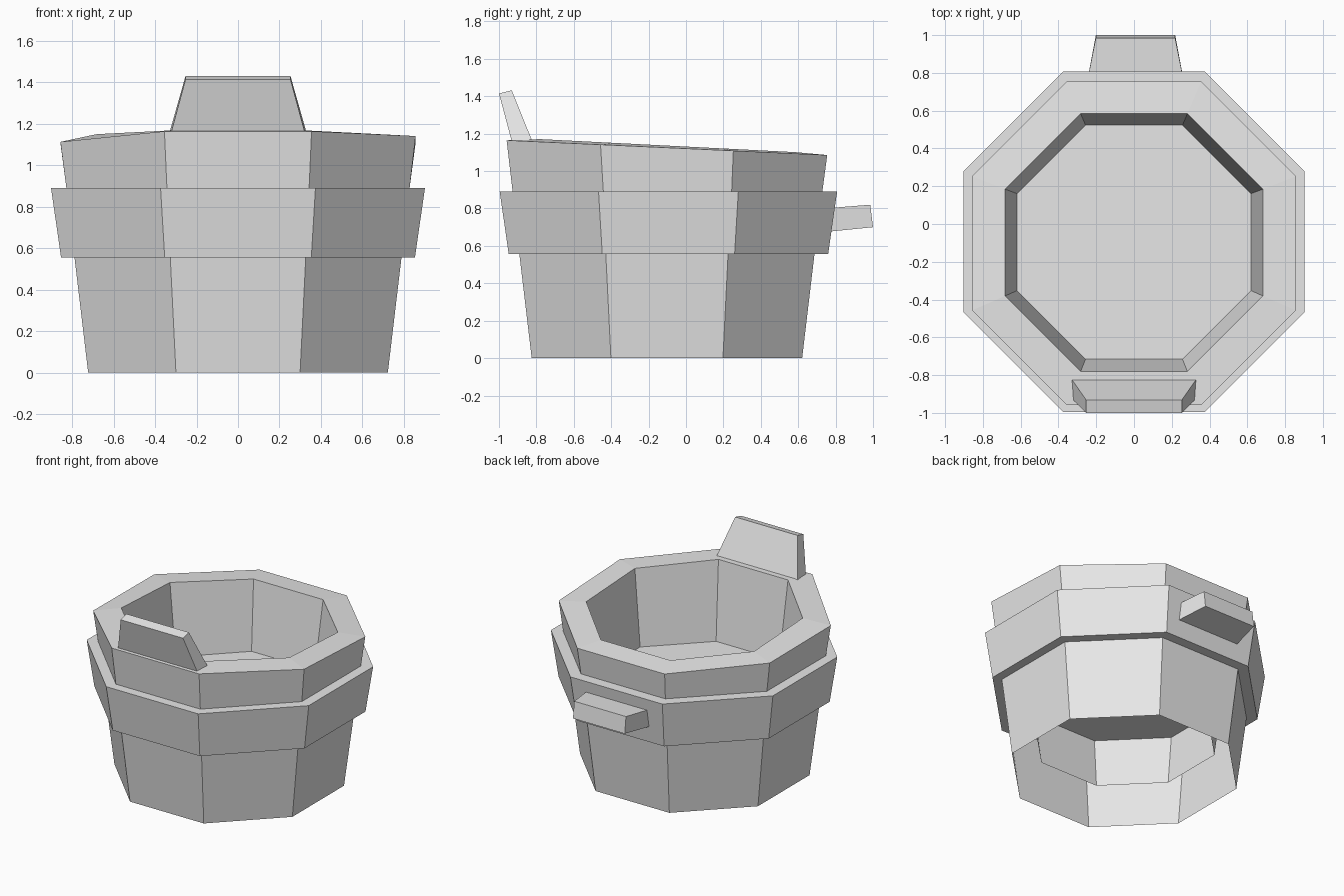
import bpy
import bmesh
from math import cos, sin, pi

cube = bpy.data.objects.get("Cube")
if cube:
    bpy.data.objects.remove(cube, do_unlink=True)

SIDES = 8

grey = bpy.data.materials.new("plain grey")
grey.use_nodes = True
GREY = (0.8, 0.8, 0.8, 1)
grey.diffuse_color = GREY
grey.node_tree.nodes["Principled BSDF"].inputs["Base Color"].default_value = GREY


def finish(name, bm):
    bmesh.ops.recalc_face_normals(bm, faces=bm.faces)
    mesh = bpy.data.meshes.new(name)
    bm.to_mesh(mesh)
    bm.free()
    mesh.materials.append(grey)
    obj = bpy.data.objects.new(name, mesh)
    bpy.context.collection.objects.link(obj)
    return obj


def ring(bm, apothem, centre_y, z, slope=0):
    """Octagon with flats facing the axes; slope tilts it along y."""
    r = apothem / cos(pi / SIDES)
    verts = []
    for i in range(SIDES):
        a = (i + 0.5) * 2 * pi / SIDES
        y = r * sin(a)
        verts.append(bm.verts.new((r * cos(a), y + centre_y, z + slope * y)))
    return verts


def block(name, root, tip, x_mid=0):
    """Tapered bar; each end is two (half width, y, z) edges."""
    bm = bmesh.new()
    ends = []
    for (wa, *a), (wb, *b) in (root, tip):
        ends.append([bm.verts.new((x_mid + x, *p)) for x, p in
                     ((-wa, a), (wa, a), (wb, b), (-wb, b))])
    for end in ends:
        bm.faces.new(end)
    for i in range(4):
        j = (i + 1) % 4
        bm.faces.new((ends[0][i], ends[0][j], ends[1][j], ends[1][i]))
    return finish(name, bm)


# Tub wall: outside, raised band, tilted rim, then down the inside; open below
profile = [(0.723, -0.102, 0), (0.789, -0.102, 0.556),
           (0.854, -0.094, 0.556), (0.902, -0.094, 0.89),
           (0.828, -0.099, 0.89), (0.857, -0.102, 1.125, -0.046),
           (0.682, -0.098, 1.136, -0.051),
           (0.62, -0.096, 0.6), (0.578, -0.096, 0.23)]
bm = bmesh.new()
rings = [ring(bm, *p) for p in profile]
rim = rings[5]
# One corner of the rim, at the right front, sags a little
min(rim, key=lambda v: 2 * v.co.x + v.co.y).co.z -= 0.028
for low, high in zip(rings, rings[1:]):
    for i in range(SIDES):
        j = (i + 1) % SIDES
        bm.faces.new((low[i], low[j], high[j], high[i]))
finish("tub_wall", bm)

# Raised floor inside the tub
bm = bmesh.new()
bm.faces.new(ring(bm, 0.62, -0.096, 0.6))
finish("tub_floor", bm)

# Leaning lug on the front rim and stub handle at the back
block("front_lug", ((0.322, -0.932, 1.16), (0.33, -0.822, 1.16)),
      ((0.253, -1.0, 1.415), (0.253, -0.932, 1.432)))
block("back_handle", ((0.255, 0.76, 0.676), (0.255, 0.76, 0.802)),
      ((0.21, 1.0, 0.70), (0.21, 0.985, 0.82)), x_mid=0.008)
